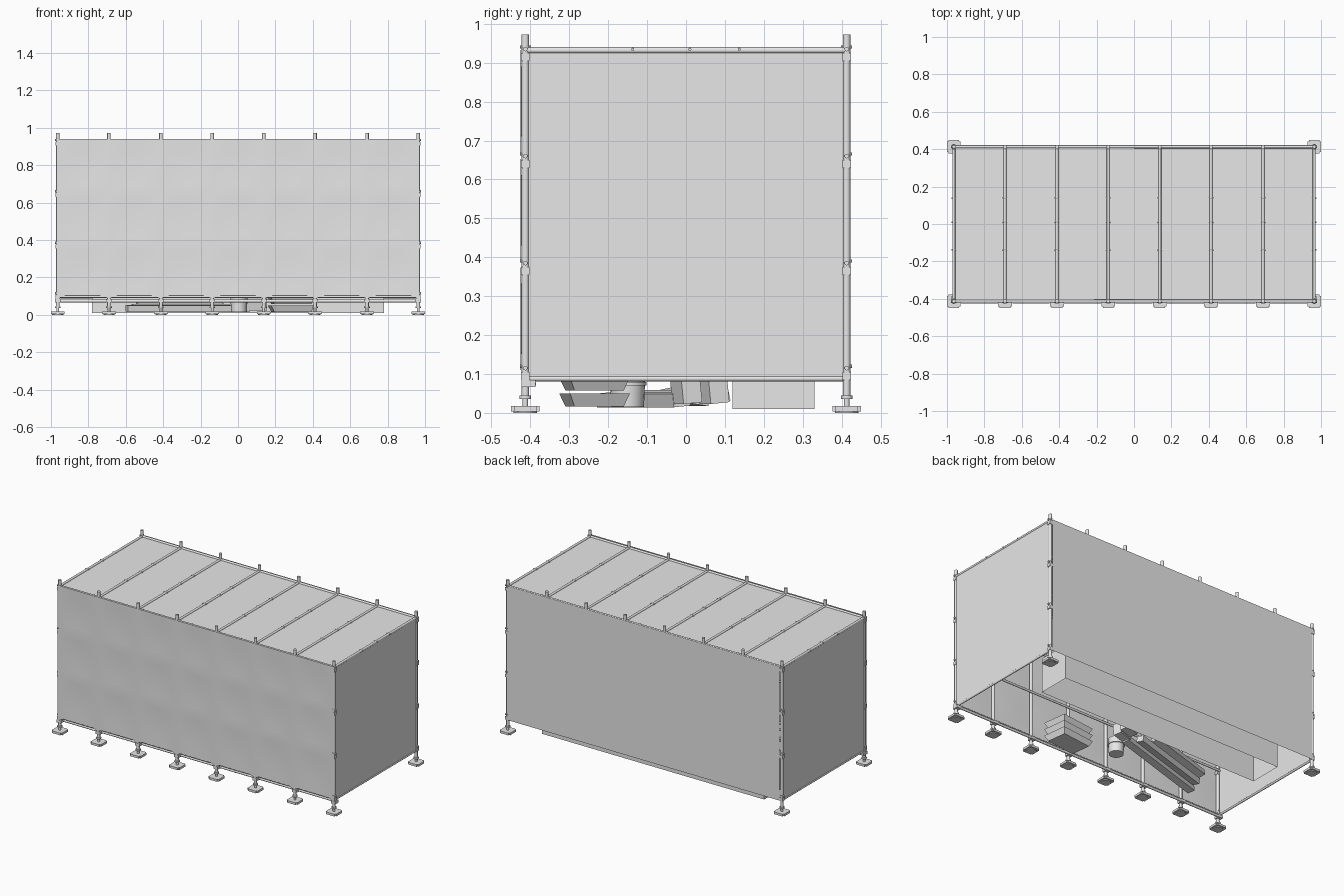
import bpy, bmesh, math
from mathutils import Vector, Matrix

if "Cube" in bpy.data.objects:
    bpy.data.objects.remove(bpy.data.objects["Cube"])

grey = bpy.data.materials.new("light_grey")
grey.diffuse_color = (0.8, 0.8, 0.8, 1)
grey.use_nodes = True
grey.node_tree.nodes["Principled BSDF"].inputs["Base Color"].default_value = grey.diffuse_color

XS = [-0.9635, -0.69, -0.412, -0.138, 0.138, 0.412, 0.69, 0.9635]
YP, R = 0.413, 0.0095


def finish(name, bm, smooth=True):
    me = bpy.data.meshes.new(name)
    bm.to_mesh(me)
    bm.free()
    me.materials.append(grey)
    ob = bpy.data.objects.new(name, me)
    bpy.context.collection.objects.link(ob)
    if smooth:
        bpy.ops.object.select_all(action='DESELECT')
        bpy.context.view_layer.objects.active = ob
        ob.select_set(True)
        bpy.ops.object.shade_smooth_by_angle(angle=math.radians(40))
    return ob


def rod(bm, a, b, r=R, r2=None, seg=12):
    a, b = Vector(a), Vector(b)
    d = b - a
    m = Matrix.Translation((a + b) / 2) @ d.to_track_quat('Z', 'Y').to_matrix().to_4x4()
    bmesh.ops.create_cone(bm, cap_ends=True, segments=seg, radius1=r,
                          radius2=r if r2 is None else r2, depth=d.length, matrix=m)


def box(bm, c, s, rot=0.0, tilt=0.0):
    m = (Matrix.Translation(c) @ Matrix.Rotation(rot, 4, 'Z') @ Matrix.Rotation(tilt, 4, 'X')
         @ Matrix.Diagonal((*s, 1)))
    return bmesh.ops.create_cube(bm, size=1, matrix=m)['verts']


def sheet(name, fn, nu=1, nv=1):
    """Grid surface from a function of u, v in 0..1."""
    bm = bmesh.new()
    vs = [[bm.verts.new(fn(i / nu, j / nv)) for j in range(nv + 1)] for i in range(nu + 1)]
    for i in range(nu):
        for j in range(nv):
            bm.faces.new((vs[i][j], vs[i + 1][j], vs[i + 1][j + 1], vs[i][j + 1]))
    finish(name, bm)


# Uprights: full height along the front and at the back corners, short stubs at the back
feet = [(x, -YP) for x in XS] + [(XS[0], YP), (XS[-1], YP)]
bm = bmesh.new()
for x, y in feet:
    rod(bm, (x, y, 0.04), (x, y, 0.972))
for x in XS[1:-1]:
    rod(bm, (x, YP, 0.9), (x, YP, 0.972))
finish("uprights", bm)

# Adjustable feet: bevelled plate, screw and collar
bm = bmesh.new()
for x, y in feet:
    vs = box(bm, (x, y, 0.011), (0.073, 0.073, 0.014))
    edges = {e for v in vs for e in v.link_edges if abs(e.verts[0].co.z - e.verts[1].co.z) > 0.005}
    bmesh.ops.bevel(bm, geom=list(edges), offset=0.008, segments=2, affect='EDGES')
    rod(bm, (x, y, 0.0), (x, y, 0.006), 0.03, seg=16)
    rod(bm, (x, y, 0.015), (x, y, 0.06), 0.007)
    rod(bm, (x, y, 0.036), (x, y, 0.045), 0.015)
finish("feet", bm)

# Clamps around the corner uprights
bm = bmesh.new()
for x in (XS[0], XS[-1]):
    for y in (-YP, YP):
        sx = math.copysign(1, x)
        for z in (0.105, 0.375, 0.65, 0.925):
            box(bm, (x, y, z - 0.01), (0.023, 0.021, 0.02))
            rod(bm, (x, y, z + 0.01), (x + sx * 0.016, y, z + 0.01), 0.006, seg=8)
            rod(bm, (x, y - 0.014, z + 0.015), (x, y + 0.014, z + 0.015), 0.004, seg=8)
finish("clamps", bm)

# Roof frame: cross poles and long edge poles
bm = bmesh.new()
for x in XS:
    rod(bm, (x, -YP, 0.932), (x, YP, 0.932), 0.008)
    for y in (-0.137, 0.01, 0.137):
        rod(bm, (x - 0.012, y, 0.934), (x + 0.012, y, 0.934), 0.004, seg=8)
for y in (-YP, YP):
    rod(bm, (-0.965, y, 0.932), (0.965, y, 0.932), 0.008)
finish("roof_poles", bm)

# Wall ledgers
bm = bmesh.new()
for z in (0.375, 0.65):
    rod(bm, (-0.965, -0.397, z), (0.965, -0.397, z), 0.007)
rod(bm, (-0.968, -0.393, 0.074), (0.968, -0.393, 0.074), 0.008)
rod(bm, (-0.968, -0.413, 0.097), (0.968, -0.413, 0.097), 0.006)
for x in (XS[0], XS[-1]):
    rod(bm, (x, -YP, 0.088), (x, YP, 0.088), 0.007)
finish("ledgers", bm)

# Couplers where the lower front ledger meets each upright
bm = bmesh.new()
for x in XS:
    box(bm, (x, -0.405, 0.075), (0.03, 0.036, 0.018))
finish("couplers", bm, False)


def front(u, v):
    x = -0.97 + 1.94 * u
    bay = abs(math.sin(math.pi * (x + 0.9635) / 0.2753))
    hem = 0.084 + 0.018 * min(1, 2.5 * bay)
    z = hem + (0.94 - hem) * v
    sag = 0.003 * bay * abs(math.sin(3 * math.pi * v))
    return (x, -0.425 + sag, z)


# Cloth walls and roof
sheet("front_cloth", front, 84, 24)
sheet("back_cloth", lambda u, v: (0.955 - 1.91 * u, 0.423, 0.085 + 0.853 * v))
for s, n in ((1, "right_cloth"), (-1, "left_cloth")):
    sheet(n, lambda u, v, s=s: (s * 0.968, s * (-0.405 + 0.81 * u), 0.085 + 0.853 * v))
sheet("roof_cloth", lambda u, v: (-0.968 + 1.936 * u, -0.42 + 0.843 * v, 0.932))

# Long trough along the back, open underneath
bm = bmesh.new()
vs = box(bm, (0, 0.225, 0.12), (1.56, 0.21, 0.22))
bmesh.ops.delete(bm, geom=[f for f in bm.faces if f.normal.z < -0.5 or
                           all(v.co.z < 0.05 for v in f.verts)], context='FACES')
finish("trough", bm, False)

# Stack of flared trays
bm = bmesh.new()
for k in range(3):
    z = 0.016 + 0.041 * k
    m = Matrix.Translation((0.285, -0.235, z + 0.017)) @ Matrix.Rotation(0.12, 4, 'Z') \
        @ Matrix.Diagonal((0.235, 0.155, 0.034, 1))
    vs = bmesh.ops.create_cube(bm, size=1, matrix=m)['verts']
    for v in vs:
        if v.co.z < z + 0.01:
            v.co.x = 0.285 + (v.co.x - 0.285) * 0.85
            v.co.y = -0.235 + (v.co.y + 0.235) * 0.82
finish("trays", bm, False)

# Barrel with a rim
bm = bmesh.new()
rod(bm, (0.005, -0.15, 0.015), (0.005, -0.15, 0.11), 0.042, 0.046, 24)
rod(bm, (0.005, -0.15, 0.07), (0.005, -0.15, 0.08), 0.049, seg=24)
finish("barrel", bm)

# Leaning beams and blocks
bm = bmesh.new()
ang = math.atan2(0.2, 0.66)
for k, (off, z, t) in enumerate(((0, 0.034, 0.1), (0.065, 0.038, -0.15), (0.13, 0.045, 0.2))):
    box(bm, (-0.27 - off * 0.3, -0.11 + off, z), (0.68 - 0.1 * k, 0.045, 0.035), ang, t)
finish("beams", bm, False)
bm = bmesh.new()
for x, y in ((0.09, 0.0), (0.1, 0.07)):
    box(bm, (x, y, 0.06), (0.1, 0.05, 0.07), ang, 0.1)
finish("blocks", bm, False)
